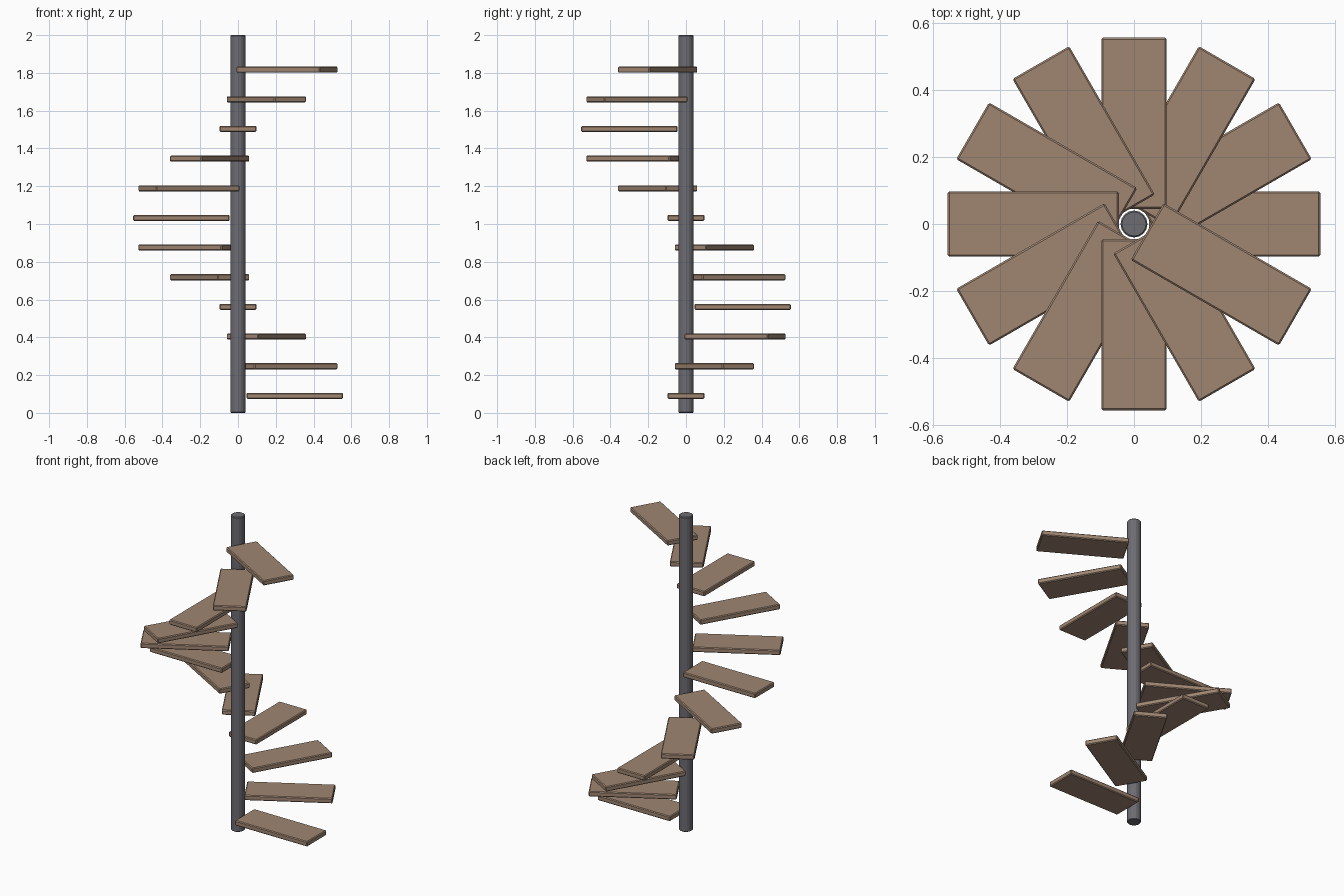
import bpy
import math

cube = bpy.data.objects.get("Cube")
if cube:
    bpy.data.objects.remove(cube, do_unlink=True)


def material(name, colour):
    mat = bpy.data.materials.new(name)
    mat.use_nodes = True
    mat.diffuse_color = colour
    mat.node_tree.nodes["Principled BSDF"].inputs["Base Color"].default_value = colour
    return mat


def finish(obj, name, mat, width):
    obj.name = name
    obj.data.materials.append(mat)
    bevel = obj.modifiers.new("edge_chamfer", 'BEVEL')
    bevel.width = width
    bevel.segments = 1
    bevel.limit_method = 'ANGLE'
    bevel.angle_limit = math.radians(40)


wood = material("brown wood", (0.35, 0.24, 0.17, 1))
steel = material("dark grey steel", (0.15, 0.15, 0.17, 1))

# Central pole
bpy.ops.mesh.primitive_cylinder_add(vertices=16, radius=0.04, depth=2, location=(0, 0, 1))
finish(bpy.context.object, "center_pole", steel, 0.004)

# Treads climbing counterclockwise around the pole
STEPS = 12
INNER, OUTER, WIDTH, THICK = 0.045, 0.555, 0.195, 0.032
FIRST, RISE = 0.09, 0.157
mid = (INNER + OUTER) / 2
for i in range(STEPS):
    angle = math.tau * i / STEPS
    bpy.ops.mesh.primitive_cube_add(
        size=1, rotation=(0, 0, angle),
        location=(mid * math.cos(angle), mid * math.sin(angle), FIRST + RISE * i))
    tread = bpy.context.object
    tread.scale = (OUTER - INNER, WIDTH, THICK)
    bpy.ops.object.transform_apply(location=False, rotation=False, scale=True)
    finish(tread, f"tread_{i + 1}", wood, 0.005)
